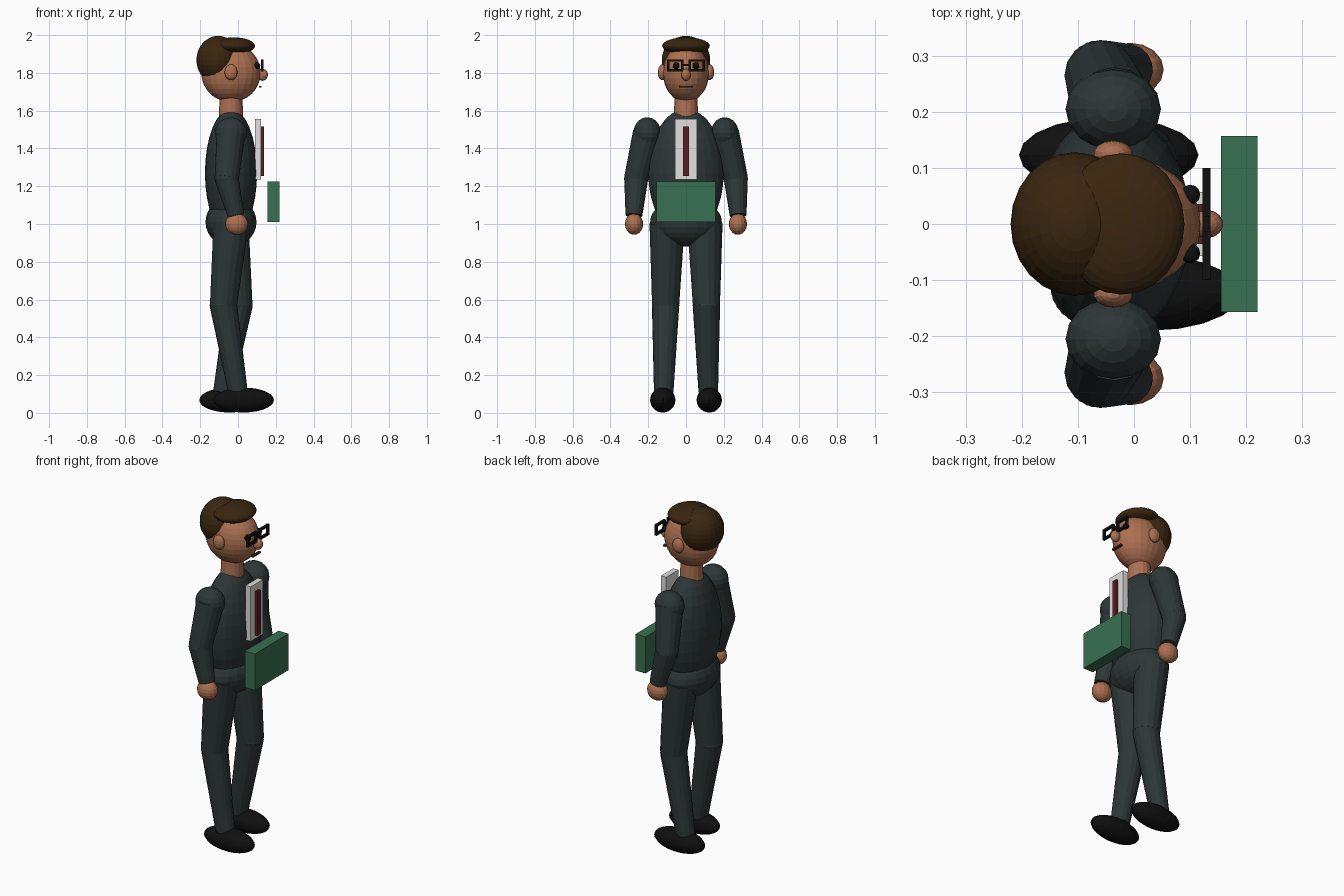
import bpy
from mathutils import Vector

cube = bpy.data.objects.get("Cube")
if cube:
    bpy.data.objects.remove(cube, do_unlink=True)


def material(name, color):
    m = bpy.data.materials.new(name)
    m.use_nodes = True
    m.diffuse_color = (*color, 1)
    m.node_tree.nodes["Principled BSDF"].inputs["Base Color"].default_value = (*color, 1)
    return m


SUIT = material("charcoal suit", (0.026, 0.037, 0.038))
SKIN = material("skin", (0.42, 0.165, 0.083))
HAIR = material("brown hair", (0.042, 0.019, 0.005))
BLACK = material("black", (0.005, 0.005, 0.005))
WHITE = material("white shirt", (0.75, 0.75, 0.74))
RED = material("dark red tie", (0.11, 0.012, 0.015))
GREEN = material("green cover", (0.04, 0.16, 0.085))
LIP = material("dark lip", (0.07, 0.015, 0.015))


def finish(name, mat):
    ob = bpy.context.object
    ob.name = name
    ob.data.materials.append(mat)
    return ob


def ellipsoid(name, loc, radii, mat, segments=20, rings=14):
    bpy.ops.mesh.primitive_uv_sphere_add(segments=segments, ring_count=rings, radius=1, location=loc)
    bpy.context.object.scale = radii
    return finish(name, mat)


def box(name, low, high, mat):
    low, high = Vector(low), Vector(high)
    bpy.ops.mesh.primitive_cube_add(size=1, location=(low + high) / 2)
    bpy.context.object.scale = high - low
    return finish(name, mat)


def limb(name, start, end, r_start, r_end, mat):
    start, end = Vector(start), Vector(end)
    axis = end - start
    bpy.ops.mesh.primitive_cone_add(vertices=16, radius1=r_start, radius2=r_end,
                                    depth=axis.length, location=(start + end) / 2)
    ob = bpy.context.object
    ob.rotation_mode = "QUATERNION"
    ob.rotation_quaternion = axis.to_track_quat("Z", "Y")
    return finish(name, mat)


CX = -0.037  # body axis; the figure looks along +x

# Trunk
ellipsoid("torso", (CX, 0, 1.27), (0.138, 0.2, 0.34), SUIT, 24, 16)
ellipsoid("pelvis", (CX, 0, 1.01), (0.135, 0.19, 0.13), SUIT)
limb("neck", (CX, 0, 1.53), (CX, 0, 1.7), 0.065, 0.06, SKIN)

# Head and hair
ellipsoid("head", (CX, 0, 1.8), (0.157, 0.122, 0.155), SKIN, 24, 16)
ellipsoid("back_hair", (-0.105, 0, 1.868), (0.115, 0.128, 0.128), HAIR, 24, 16)
ellipsoid("top_hair", (-0.022, 0, 1.943), (0.112, 0.126, 0.045), HAIR, 24, 16)

# Face
ellipsoid("nose", (0.13, 0, 1.79), (0.029, 0.025, 0.032), SKIN, 14, 10)
box("mouth", (0.11, -0.036, 1.722), (0.125, 0.036, 1.731), LIP)
box("glasses_bridge", (0.122, -0.016, 1.836), (0.136, 0.016, 1.848), BLACK)

# Shirt front, tie and book
box("shirt_front", (0.09, -0.057, 1.235), (0.123, 0.057, 1.557), WHITE)
box("tie", (0.123, -0.015, 1.255), (0.138, 0.015, 1.515), RED)
box("book", (0.155, -0.157, 1.01), (0.22, 0.157, 1.225), GREEN)

# Paired parts; the legs differ because the figure is mid-stride
for side, s, knee_x, ankle_x, foot_x in (("left", 1, 0.005, -0.08, -0.045),
                                         ("right", -1, -0.077, 0.0, 0.03)):
    ellipsoid(side + "_ear", (CX, s * 0.125, 1.803), (0.035, 0.024, 0.042), SKIN, 14, 10)
    ellipsoid(side + "_eye", (0.1, s * 0.052, 1.838), (0.018, 0.018, 0.018), BLACK, 12, 8)

    # Spectacle frame: two rails and two uprights
    y0, y1, z0, z1, t = 0.013, 0.1, 1.808, 1.872, 0.013
    for part, a, b, c, d in (("lower_rim", y0, y1, z0, z0 + t), ("upper_rim", y0, y1, z1 - t, z1),
                             ("inner_rim", y0, y0 + t, z0, z1), ("outer_rim", y1 - t, y1, z0, z1)):
        lo, hi = sorted((s * a, s * b))
        box(side + "_glasses_" + part, (0.122, lo, c), (0.136, hi, d), BLACK)

    # Arm
    shoulder = (CX, s * 0.205, 1.483)
    elbow = (-0.06, s * 0.264, 1.24)
    wrist = (-0.01, s * 0.276, 1.045)
    ellipsoid(side + "_shoulder", shoulder, (0.085, 0.073, 0.082), SUIT, 16, 10)
    limb(side + "_upper_arm", shoulder, elbow, 0.076, 0.064, SUIT)
    ellipsoid(side + "_elbow", elbow, (0.064, 0.064, 0.064), SUIT, 16, 10)
    limb(side + "_forearm", elbow, wrist, 0.064, 0.045, SUIT)
    ellipsoid(side + "_hand", (-0.007, s * 0.275, 1.0), (0.06, 0.048, 0.057), SKIN, 16, 10)

    # Leg
    hip = (CX, s * 0.1, 1.0)
    knee = (knee_x, s * 0.108, 0.57)
    ankle = (ankle_x, s * 0.118, 0.11)
    limb(side + "_thigh", hip, knee, 0.095, 0.073, SUIT)
    ellipsoid(side + "_knee", knee, (0.073, 0.073, 0.073), SUIT, 16, 10)
    limb(side + "_shin", knee, ankle, 0.073, 0.052, SUIT)
    ellipsoid(side + "_shoe", (foot_x, s * 0.123, 0.068), (0.16, 0.067, 0.066), BLACK)
